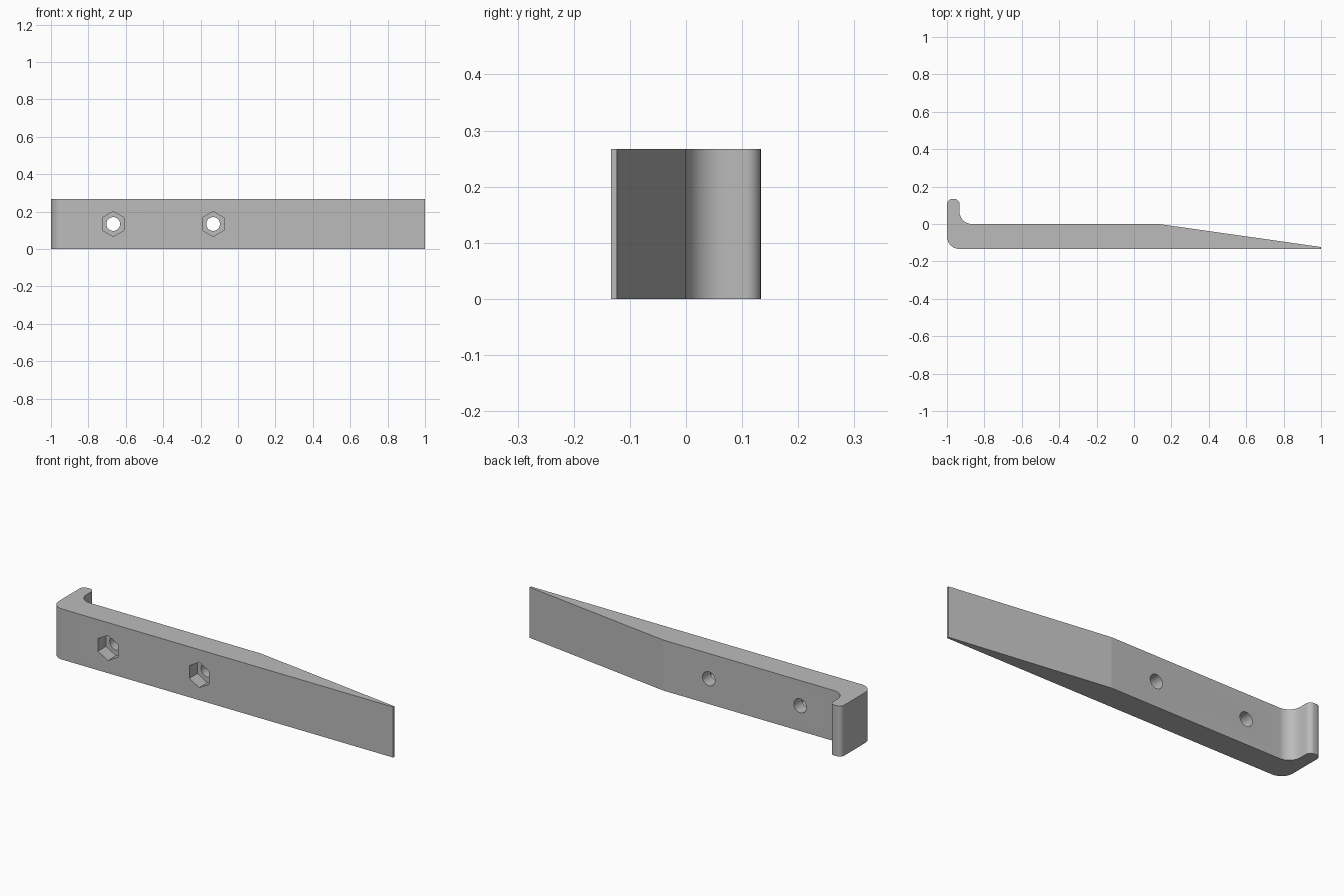
import bpy, bmesh, math
from mathutils import Vector

cube = bpy.data.objects.get("Cube")
if cube:
    bpy.data.objects.remove(cube, do_unlink=True)

HEIGHT = 0.267
HALF = 0.1333
POCKET_DEPTH = 0.067

grey = bpy.data.materials.new("plain grey")
grey.use_nodes = True
colour = (0.5, 0.5, 0.5, 1)
grey.diffuse_color = colour
grey.node_tree.nodes["Principled BSDF"].inputs["Base Color"].default_value = colour


def rounded(corners, steps=12):
    """Replace each (x, y, radius) corner by a tangent arc."""
    pts = []
    for i, (x, y, r) in enumerate(corners):
        p = Vector((x, y))
        if r == 0:
            pts.append(p)
            continue
        a = (Vector(corners[i - 1][:2]) - p).normalized()
        b = (Vector(corners[(i + 1) % len(corners)][:2]) - p).normalized()
        half = a.angle(b) / 2
        centre = p + (a + b).normalized() * (r / math.sin(half))
        start = p + a * (r / math.tan(half)) - centre
        end = p + b * (r / math.tan(half)) - centre
        sweep = start.angle(end)
        for k in range(steps + 1):
            t = k / steps
            pts.append(centre + (start * math.sin((1 - t) * sweep)
                                 + end * math.sin(t * sweep)) / math.sin(sweep))
    return pts


def prism(name, points, direction):
    """Extrude a flat polygon along a direction."""
    bm = bmesh.new()
    face = bm.faces.new([bm.verts.new(p) for p in points])
    ext = bmesh.ops.extrude_face_region(bm, geom=[face])
    verts = [v for v in ext["geom"] if isinstance(v, bmesh.types.BMVert)]
    bmesh.ops.translate(bm, verts=verts, vec=direction)
    bmesh.ops.recalc_face_normals(bm, faces=bm.faces)
    mesh = bpy.data.meshes.new(name)
    bm.to_mesh(mesh)
    bm.free()
    mesh.materials.append(grey)
    obj = bpy.data.objects.new(name, mesh)
    bpy.context.collection.objects.link(obj)
    return obj


def cutter(name, x, sides, radius, y0, y1):
    """Prism along y, with a corner pointing up."""
    pts = []
    for k in range(sides):
        a = 2 * math.pi * k / sides
        pts.append((x + radius * math.sin(a), y0, HEIGHT / 2 + radius * math.cos(a)))
    return prism(name, pts, (0, y1 - y0, 0))


# Hooked bar with a tapered end
profile = rounded([
    (-1, -HALF, 0.067), (1, -HALF, 0), (1, -0.123, 0), (0.133, 0, 0),
    (-0.933, 0, 0.067), (-0.933, HALF, 0.027), (-1, HALF, 0.027),
])
bar = prism("hooked_wedge_bar", [(p.x, p.y, 0) for p in profile], (0, 0, HEIGHT))

# Bolt holes with hexagonal nut pockets in the front
cutters = []
for x in (-0.667, -0.133):
    cutters.append(cutter("nut_pocket_cutter", x, 6, 0.067, -0.2, -HALF + POCKET_DEPTH))
    cutters.append(cutter("bolt_hole_cutter", x, 40, 0.0367, -0.25, 0.1))
for c in cutters:
    mod = bar.modifiers.new(c.name, "BOOLEAN")
    mod.operation = "DIFFERENCE"
    mod.solver = "EXACT"
    mod.object = c

# Bake the cuts, then drop the cutters
bpy.context.view_layer.update()
baked = bpy.data.meshes.new_from_object(bar.evaluated_get(bpy.context.evaluated_depsgraph_get()))
bar.modifiers.clear()
bar.data = baked
for c in cutters:
    bpy.data.objects.remove(c, do_unlink=True)

bpy.ops.object.select_all(action="DESELECT")
bar.select_set(True)
bpy.context.view_layer.objects.active = bar
# Keep the bend at the taper crisp while smoothing the arcs
bpy.ops.object.shade_smooth_by_angle(angle=math.radians(7.9))
